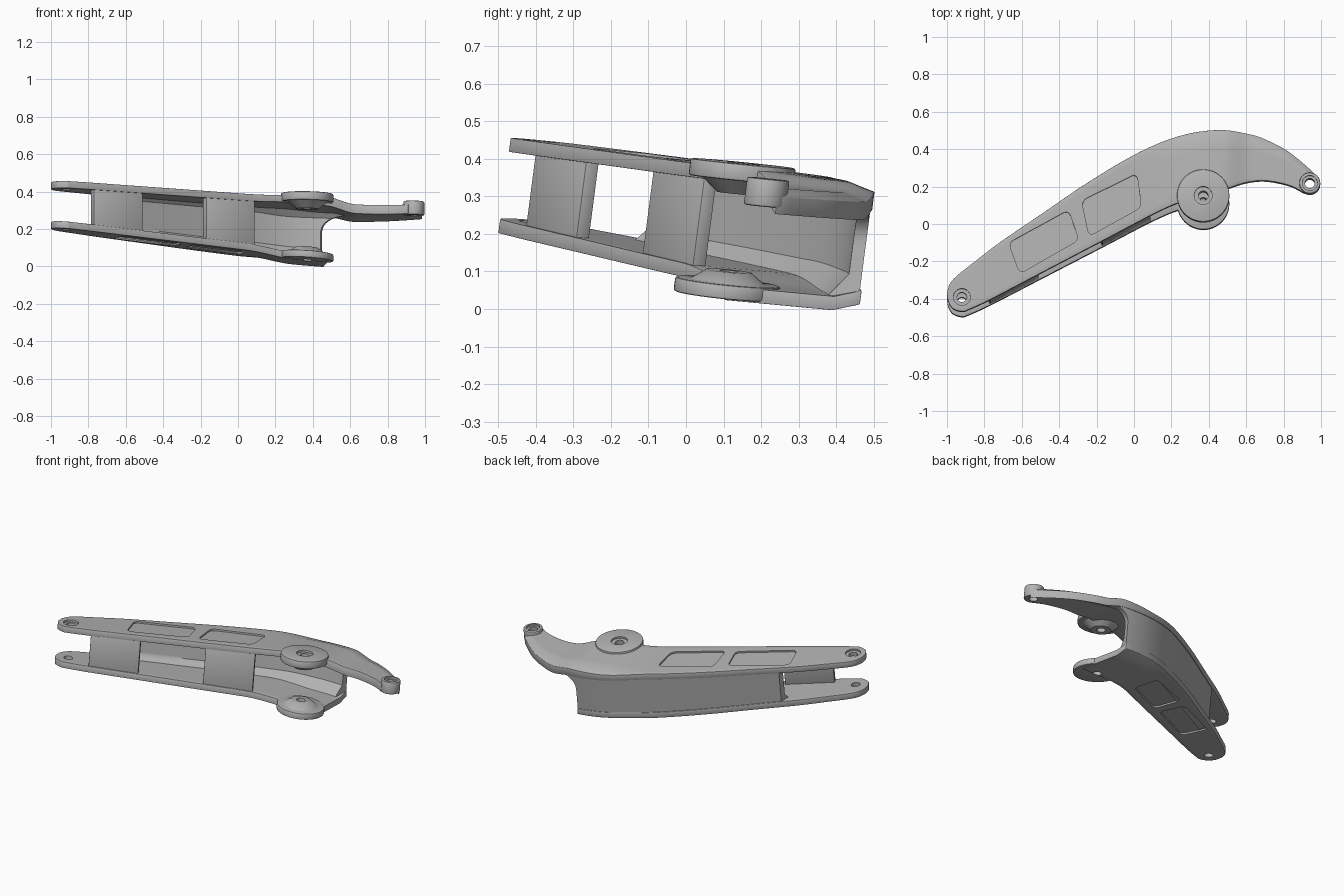
import bpy, bmesh, math
from mathutils import Vector

if "Cube" in bpy.data.objects:
    bpy.data.objects.remove(bpy.data.objects["Cube"], do_unlink=True)

grey = bpy.data.materials.new("cast_grey")
grey.use_nodes = True
grey.diffuse_color = (0.45, 0.45, 0.45, 1)
grey.node_tree.nodes["Principled BSDF"].inputs["Base Color"].default_value = grey.diffuse_color

# Plan outline, left tip to hook: back edge and front edge at matching stations
BACK = [(-1, -.37), (-.985, -.32), (-.945, -.275), (-.85, -.2), (-.72, -.1), (-.5, .05),
        (-.235, .23), (.03, .385), (.25, .475), (.45, .505), (.62, .485), (.72, .45),
        (.83, .39), (.95, .29), (.985, .25)]
FRONT = [(-.995, -.41), (-.97, -.45), (-.92, -.467), (-.88, -.455), (-.77, -.404), (-.51, -.268),
         (-.17, -.09), (.09, .047), (.23, .11), (.37, .15), (.5, .19), (.6, .225),
         (.705, .235), (.83, .21), (.91, .17)]
PIVOT, EYE, HOOK = (.37, .15), (-.92, -.39), (.94, .22)


def smooth(t):
    t = max(0.0, min(1.0, t))
    return t * t * (3 - 2 * t)


def edge(points, s):
    """Smooth curve through the stations."""
    i = min(int(s), len(points) - 2)
    t = s - i
    a, b, c, d = [Vector(points[max(0, min(len(points) - 1, i + k))]) for k in (-1, 0, 1, 2)]
    return b + t / 2 * (c - a + t * (2*a - 5*b + 4*c - d + t * (3 * (b - c) + d - a)))


def top_plane(x, y):
    return .455 - .02 * (x + .95) - .1 * (y + .45)


def bottom_plane(x, y):
    return .205 - .07 * (x + .97) - .1 * (y + .45)


def bump(x, y):
    return math.exp(-((x - PIVOT[0]) ** 2 + (y - PIVOT[1]) ** 2) / .03)


def top_z(x, y, v):
    rim = smooth(x / .3) * (1 - min(1, v / .2))
    return top_plane(x, y) - .025 * smooth((x - .48) / .15) - .02 * rim + .014 * bump(x, y)


def bottom_z(x, y, v):
    rim = smooth(x / .3) * (1 - min(1, v / .2))
    return bottom_plane(x, y) - .02 * smooth((x - .05) / .25) + .022 * rim


def lean(x, y, z):
    """The whole casting leans slightly toward the front as it goes down."""
    return Vector((x, y + .13 * (z - top_plane(x, y)), z))


def finish(name, bm, bevel=0.0):
    bmesh.ops.recalc_face_normals(bm, faces=bm.faces)
    mesh = bpy.data.meshes.new(name)
    bm.to_mesh(mesh)
    bm.free()
    mesh.materials.append(grey)
    ob = bpy.data.objects.new(name, mesh)
    bpy.context.collection.objects.link(ob)
    if bevel:
        mod = ob.modifiers.new("soft_edges", "BEVEL")
        mod.width, mod.segments, mod.angle_limit = bevel, 2, math.radians(50)
        apply(ob, mod)
    return ob


def apply(ob, mod):
    bpy.context.view_layer.objects.active = ob
    bpy.ops.object.modifier_apply(modifier=mod.name)


def block(name, nu, nv, shape, bevel=.006):
    """Closed slab: shape(u, v, w) maps the unit cube into space."""
    bm = bmesh.new()
    g = [[[bm.verts.new(shape(i / nu, j / nv, w)) for j in range(nv + 1)]
          for i in range(nu + 1)] for w in (0, 1)]
    for i in range(nu):
        for j in range(nv):
            for w in g:
                bm.faces.new((w[i][j], w[i + 1][j], w[i + 1][j + 1], w[i][j + 1]))
    rim = [(i, 0) for i in range(nu)] + [(nu, j) for j in range(nv)]
    rim += [(i, nv) for i in range(nu, 0, -1)] + [(0, j) for j in range(nv, 0, -1)]
    for (a, b), (c, d) in zip(rim, rim[1:] + rim[:1]):
        bm.faces.new((g[0][a][b], g[0][c][d], g[1][c][d], g[1][a][b]))
    return finish(name, bm, bevel)


def drum(name, centre, r0, r1, h0, h1, plane, bevel=0.0):
    """Round boss or cutter whose heights are measured from a sloping plane."""
    bm = bmesh.new()
    bmesh.ops.create_cone(bm, cap_ends=True, segments=48, radius1=r0, radius2=r1, depth=h1 - h0)
    for v in bm.verts:
        x, y = v.co.x + centre[0], v.co.y + centre[1]
        v.co = lean(x, y, plane(x, y) + v.co.z + (h0 + h1) / 2)
    return finish(name, bm, bevel)


def pocket(corners, h0, h1, plane):
    """Rounded panel cutter."""
    bm = bmesh.new()
    lower = bm.faces.new([bm.verts.new((x, y, 0)) for x, y in corners])
    bmesh.ops.bevel(bm, geom=lower.verts[:], offset=.03, segments=4, affect="VERTICES", profile=.5)
    ext = bmesh.ops.extrude_face_region(bm, geom=bm.faces[:])["geom"]
    raised = {v for v in ext if isinstance(v, bmesh.types.BMVert)}
    for v in bm.verts:
        x, y = v.co.xy
        v.co = lean(x, y, plane(x, y) + (h1 if v in raised else h0))
    return finish("panel_cutter", bm)


def cut(cutter, targets):
    for ob in targets:
        mod = ob.modifiers.new("cut", "BOOLEAN")
        mod.operation, mod.object, mod.solver = "DIFFERENCE", cutter, "EXACT"
        apply(ob, mod)
    bpy.data.objects.remove(cutter, do_unlink=True)


# Top plate with its hooked arm
def top_shape(u, v, w):
    s = u * (len(BACK) - 1)
    x, y = edge(BACK, s).lerp(edge(FRONT, s), v)
    thick = .037 + .012 * smooth((x - .2) / .3)
    return lean(x, y, top_z(x, y, v) - thick * (1 - w))


# Bottom plate, ending at the pivot
def bottom_shape(u, v, w):
    s = u * 9
    x, y = edge(BACK, s).lerp(edge(FRONT, s), v)
    x += .11 * v * smooth(s - 8)
    return lean(x, y, bottom_z(x, y, v) + .037 * w)


# Curved back wall, flared into the arm at its upper end and filleted to the plates
def wall_shape(u, v, w):
    end = 9 + .95 * max(0, 2 * v - 1) ** 3
    s = 4.45 + u * (end - 4.45)
    b = edge(BACK, s)
    inward = (edge(FRONT, s) - b).normalized()
    low, high = bottom_z(*b, 0) + .012, top_z(*b, 0) - .012
    fillet = .06 * max(0, 1 - v / .25) + .03 * max(0, (v - .85) / .15)
    x, y = b + inward * (.005 + w * (.035 + fillet))
    return lean(x, y, low + v * (high - low))


# Front web posts either side of the window
def post_shape(x0, x1):
    def shape(u, v, w):
        x = x0 + u * (x1 - x0) - .018 * w
        y = .524 * (x + .018 * w) + .006 + .034 * w
        low, high = bottom_plane(x, y) + .015, top_plane(x, y) - .015
        return lean(x, y, low + v * (high - low))
    return shape


top = block("top_plate", 84, 10, top_shape)
bottom = block("bottom_plate", 54, 10, bottom_shape)
wall = block("back_wall", 48, 20, wall_shape, 0)
posts = [block("front_web_left_end", 1, 1, post_shape(-.77, -.51), .003),
         block("front_web_middle", 1, 1, post_shape(-.17, .09), .003)]

# Pivot bosses with inner cones, and the hook eye
bosses = [drum("top_pivot_boss", PIVOT, .14, .14, -.025, .02, top_plane, .006),
          drum("top_pivot_cone", PIVOT, .06, .11, -.062, -.02, top_plane),
          drum("bottom_pivot_boss", PIVOT, .14, .14, -.016, .022, bottom_plane, .006),
          drum("bottom_pivot_cone", PIVOT, .11, .06, .015, .05, bottom_plane),
          drum("hook_eye", HOOK, .056, .056, -.077, -.003, top_plane, .006)]

# Shallow panels in both plates
PANELS = [[(-.67, -.1), (-.35, .075), (-.295, -.085), (-.61, -.265)],
          [(-.28, .125), (.015, .27), (.04, .09), (-.24, -.065)]]
for panel in PANELS:
    cut(pocket(panel, -.01, .05, top_plane), [top])
    cut(pocket(panel, -.05, .01, bottom_plane), [bottom])

# Counterbores and through holes
for centre, radius, surface in ((EYE, .045, 0), (PIVOT, .048, .02), (HOOK, .04, -.003)):
    cut(drum("counterbore", centre, radius, radius, surface - .012, .1, top_plane), [top] + bosses)
    cut(drum("hole", centre, .026, .026, -.5, .1, top_plane), [top, bottom] + bosses)

for ob in [top, bottom, wall] + posts + bosses:
    bpy.ops.object.select_all(action="DESELECT")
    ob.select_set(True)
    bpy.context.view_layer.objects.active = ob
    bpy.ops.object.shade_smooth_by_angle(angle=math.radians(35))
